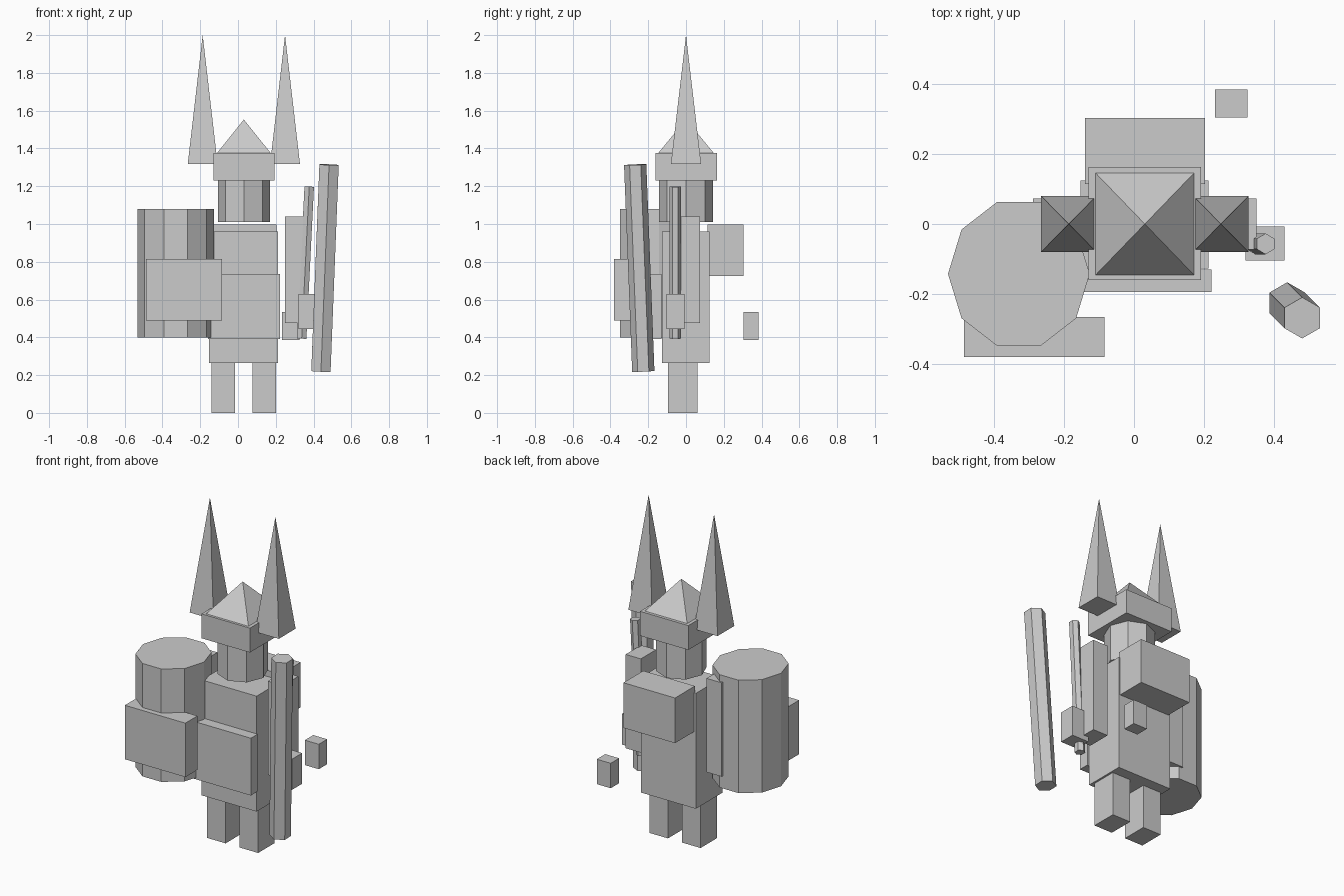
import bpy, bmesh, math
from mathutils import Vector, Matrix

if "Cube" in bpy.data.objects:
    bpy.data.objects.remove(bpy.data.objects["Cube"])

grey = bpy.data.materials.new("plain grey")
grey.diffuse_color = (0.6, 0.6, 0.6, 1)
grey.use_nodes = True
grey.node_tree.nodes["Principled BSDF"].inputs["Base Color"].default_value = grey.diffuse_color

MID = 0.031  # body axis in x


def finish(name, bm):
    bmesh.ops.recalc_face_normals(bm, faces=bm.faces)
    me = bpy.data.meshes.new(name)
    bm.to_mesh(me)
    bm.free()
    me.materials.append(grey)
    ob = bpy.data.objects.new(name, me)
    bpy.context.collection.objects.link(ob)
    return ob


def box(name, x, y, z):
    """Box from (min, max) pairs."""
    bm = bmesh.new()
    bmesh.ops.create_cube(bm, size=1)
    for v in bm.verts:
        v.co = [(r[0] + r[1]) / 2 + c * (r[1] - r[0]) for r, c in zip((x, y, z), v.co)]
    return finish(name, bm)


def prism(name, sides, rx, ry, bottom, top, turn=0.0):
    """Prism with flat caps square to the line from bottom to top."""
    a, b = Vector(bottom), Vector(top)
    axis = b - a
    bm = bmesh.new()
    bmesh.ops.create_cone(bm, cap_ends=True, segments=sides, radius1=1, radius2=1, depth=axis.length)
    rot = Vector((0, 0, 1)).rotation_difference(axis).to_matrix().to_4x4()
    # first corner is put on the +x axis, then turned
    first = max(bm.verts, key=lambda v: v.co.x)
    start = math.atan2(first.co.y, first.co.x)
    bm.transform(Matrix.Translation((a + b) / 2) @ rot @ Matrix.Diagonal((rx, ry, 1, 1))
                 @ Matrix.Rotation(turn - start, 4, 'Z'))
    return finish(name, bm)


def pyramid(name, cx, hx, hy, z0, z1):
    bm = bmesh.new()
    base = [bm.verts.new((cx + sx * hx, sy * hy, z0)) for sx, sy in ((-1, -1), (1, -1), (1, 1), (-1, 1))]
    tip = bm.verts.new((cx, 0, z1))
    bm.faces.new(base[::-1])
    for i in range(4):
        bm.faces.new((base[i], base[(i + 1) % 4], tip))
    return finish(name, bm)


# paired parts: legs, arms, horns
for side, s in (("right", -1), ("left", 1)):
    def span(inner, outer):
        return sorted((MID + s * inner, MID + s * outer))
    box(side + "_leg", span(0.047, 0.17), (-0.095, 0.06), (0, 0.265))
    box(side + "_arm", span(0.219, 0.32), (-0.073, 0.073), (0.475, 1.04))
    pyramid(side + "_horn", MID + s * 0.218, 0.079, 0.08, 1.318, 2.0)

# body
box("torso", (-0.153, 0.213), (-0.127, 0.125), (0.265, 0.96))
box("front_apron", (-0.16, 0.222), (-0.195, -0.131), (0.39, 0.735))
box("backpack", (-0.14, 0.204), (0.115, 0.304), (0.725, 0.997))
box("floating_pouch", (0.232, 0.325), (0.305, 0.385), (0.385, 0.535))

# head and hat
prism("head", 8, 0.138, 0.142, (MID, 0, 1.01), (MID, 0, 1.23))
box("hat_brim", (-0.13, 0.192), (-0.161, 0.164), (1.23, 1.377))
pyramid("hat_top", MID, 0.141, 0.146, 1.377, 1.553)

# barrel and the hand holding it
prism("barrel", 10, 0.203, 0.2165, (-0.33, -0.143, 0.4), (-0.33, -0.143, 1.08))
box("right_hand", (-0.487, -0.084), (-0.381, -0.266), (0.49, 0.815))

# left hand and the two staffs
box("left_hand", (0.32, 0.432), (-0.104, -0.007), (0.445, 0.63))
prism("thin_rod", 6, 0.029, 0.030, (0.337, -0.057, 0.393), (0.377, -0.057, 1.198), math.pi / 2)
prism("thick_staff", 6, 0.059, 0.059, (0.439, -0.226, 0.22), (0.482, -0.269, 1.314), math.pi / 2)
